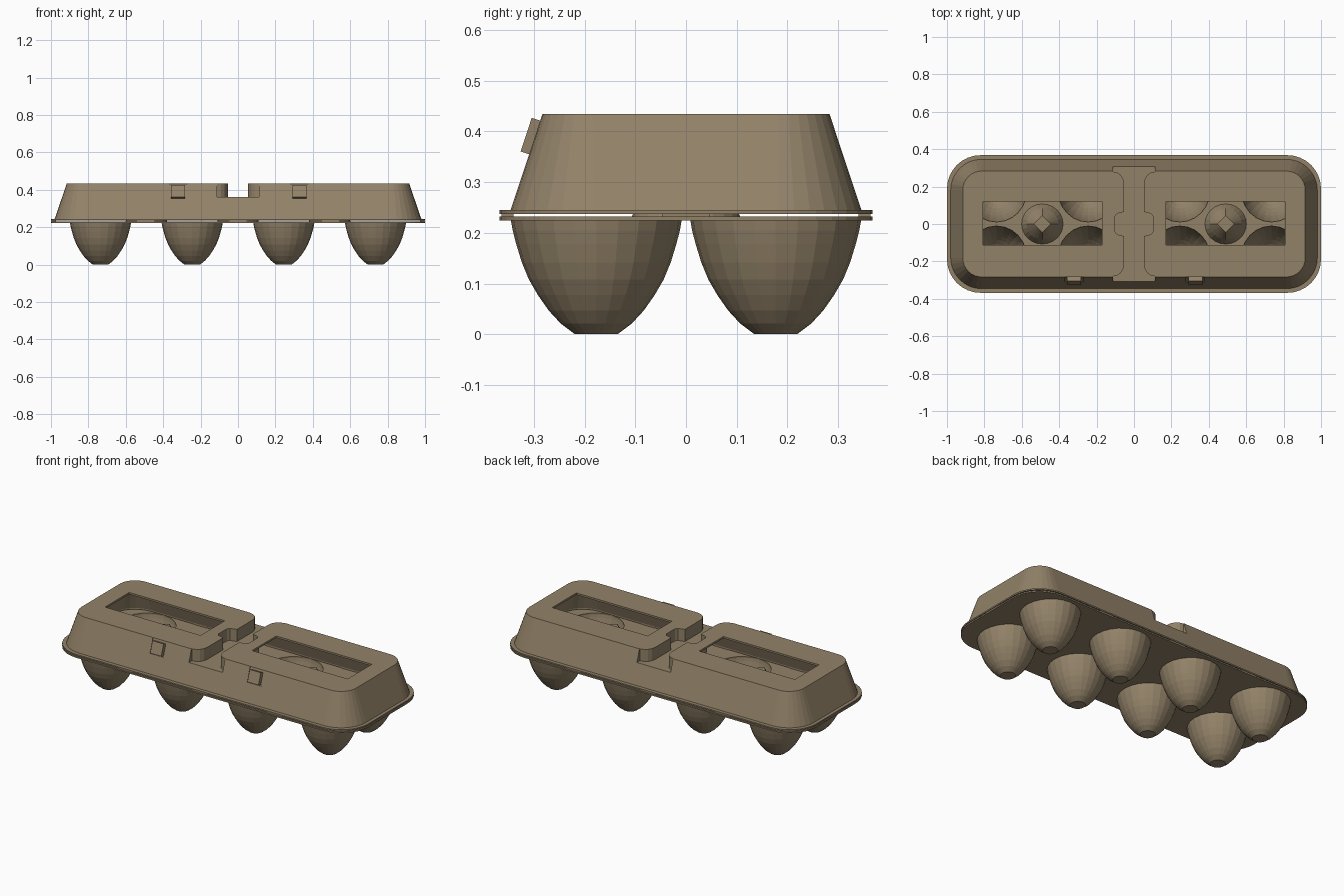
import bpy, bmesh, math
from mathutils import Matrix

if "Cube" in bpy.data.objects:
    bpy.data.objects.remove(bpy.data.objects["Cube"])

pulp = bpy.data.materials.new("brown_pulp")
pulp.diffuse_color = (0.29, 0.225, 0.14, 1)
pulp.use_nodes = True
pulp.node_tree.nodes["Principled BSDF"].inputs["Base Color"].default_value = pulp.diffuse_color


def finish(name, bm):
    bmesh.ops.recalc_face_normals(bm, faces=bm.faces)
    me = bpy.data.meshes.new(name)
    bm.to_mesh(me)
    bm.free()
    me.materials.append(pulp)
    ob = bpy.data.objects.new(name, me)
    bpy.context.collection.objects.link(ob)
    return ob


def loft(name, rings, bottom=True, top=True):
    """Skin a stack of equal-length point rings."""
    bm = bmesh.new()
    loops = [[bm.verts.new(p) for p in r] for r in rings]
    n = len(loops[0])
    for a, b in zip(loops, loops[1:]):
        for i in range(n):
            j = (i + 1) % n
            bm.faces.new((a[i], a[j], b[j], b[i]))
    if bottom:
        bm.faces.new(loops[0][::-1])
    if top:
        bm.faces.new(loops[-1])
    return finish(name, bm)


def rounded(hx, hy, r, z, seg=8):
    pts = []
    for k, (sx, sy) in enumerate(((1, 1), (-1, 1), (-1, -1), (1, -1))):
        for i in range(seg + 1):
            a = math.pi / 2 * (k + i / seg)
            pts.append((sx * (hx - r) + r * math.cos(a), sy * (hy - r) + r * math.sin(a), z))
    return pts


def oval(cx, cy, rx, ry, z, n=24):
    return [(cx + rx * math.cos(2 * math.pi * i / n), cy + ry * math.sin(2 * math.pi * i / n), z)
            for i in range(n)]


def box(name, loc, size, tilt=0):
    bm = bmesh.new()
    bmesh.ops.create_cube(bm, size=1)
    m = Matrix.Translation(loc) @ Matrix.Rotation(tilt, 4, 'X') @ Matrix.Diagonal((*size, 1))
    bm.transform(m)
    return finish(name, bm)


def cut(ob, cutter):
    """Apply a boolean difference and remove the cutter."""
    mod = ob.modifiers.new("cut", 'BOOLEAN')
    mod.operation = 'DIFFERENCE'
    mod.solver = 'EXACT'
    mod.object = cutter
    dg = bpy.context.evaluated_depsgraph_get()
    me = bpy.data.meshes.new_from_object(ob.evaluated_get(dg))
    ob.modifiers.clear()
    ob.data = me
    bpy.data.objects.remove(cutter)


def groove(g, z):
    """Cross groove of the lid, widened at the middle and at both ends."""
    q = [(.102, .04), (.092, .055), (.053, .065), (.053, .215), (.058, .24),
         (.071, .262), (.09, .275), (.112, .28), (.112, .5)]
    right = [(x + g, -y) for x, y in q[::-1]] + [(x + g, y) for x, y in q]
    out = right + [(-x, y) for x, y in right[::-1]]
    return loft("groove_cutter", [[(x, y, h) for x, y in out] for h in (z, .6)])


# lid: outer shell minus inner hollow, both notched by the groove
lid = loft("lid", [rounded(1, .368, .18, .237), rounded(1, .368, .18, .245),
                   rounded(.98, .346, .165, .245), rounded(.915, .283, .1, .435)])
cut(lid, groove(0, .362))
hollow = loft("hollow", [rounded(.968, .334, .155, .2), rounded(.968, .334, .155, .245),
                         rounded(.906, .274, .092, .424)])
cut(hollow, groove(.01, .352))
cut(lid, hollow)

# lid windows
for x in (-.49, .49):
    cut(lid, box("window_cutter", (x, .004, .43), (.637, .23, .1)))

# latches set in shallow recesses on the sloping front
slope = -math.atan2(.063, .19)
for i, x in enumerate((-.32, .328)):
    cut(lid, box("recess_cutter", (x, -.2965, .391), (.098, .008, .088), slope))
    box(f"latch_{i + 1}", (x, -.304, .39), (.074, .024, .07), slope)

# tray plate with cup openings
tray = loft("tray_plate", [rounded(1, .368, .18, .224), rounded(1, .368, .18, .232)])
centres = [(x, y) for x in (-.735, -.245, .245, .735) for y in (-.177, .177)]
for x, y in centres:
    cut(tray, loft("hole_cutter", [oval(x, y, .161, .166, h) for h in (.15, .3)]))

# egg cups, open at the top
profile = [(.042, .0), (.07, .021), (.094, .047), (.115, .077), (.133, .108),
           (.147, .142), (.158, .178), (.165, .205), (.169, .228)]
for i, (x, y) in enumerate(centres):
    loft(f"egg_cup_{i + 1}", [oval(x, y, r * .97, r, z) for r, z in profile], top=False)

# support posts with diamond tops between the cups
for i, (x, top) in enumerate(((-.49, .36), (0, .345), (.49, .36))):
    diamond = []
    for k in range(24):
        a = 2 * math.pi * k / 24
        s = .045 / (abs(math.cos(a)) + abs(math.sin(a)))
        diamond.append((x + s * math.cos(a), s * math.sin(a), top))
    loft(f"support_post_{i + 1}", [oval(x, 0, .112, .108, .23), oval(x, 0, .085, .083, .285), diamond],
         bottom=False)

# small tabs joining lid and tray rims
for x in (-.495, 0, .495):
    for y in (-.352, .352):
        box("rim_tab", (x, y, .2345), (.095, .024, .006))
for x in (-.984, .984):
    box("end_tab", (x, 0, .2345), (.024, .095, .006))
